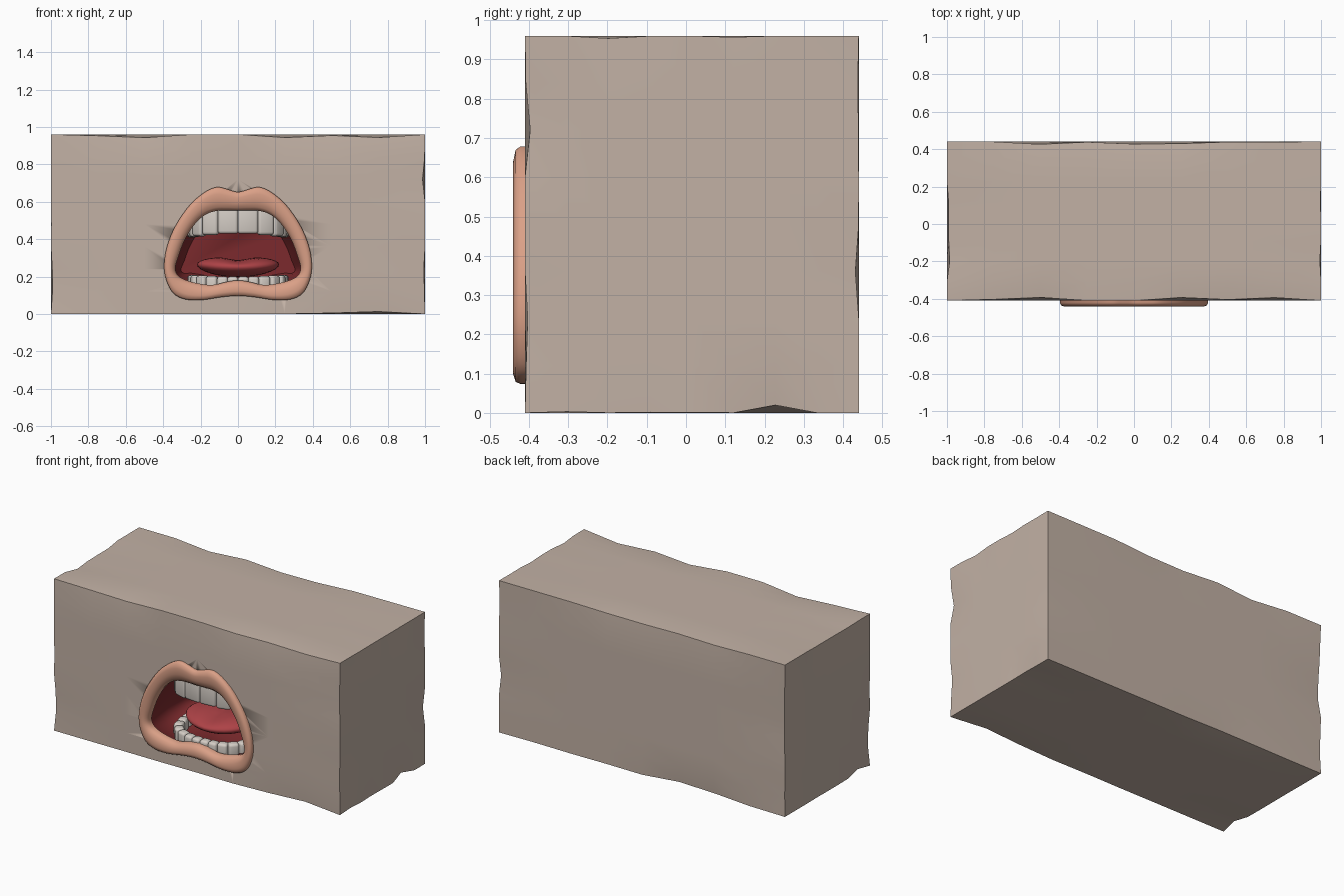
import bpy, bmesh, math, random
from mathutils import Vector, Matrix

random.seed(4)
if "Cube" in bpy.data.objects:
    bpy.data.objects.remove(bpy.data.objects["Cube"], do_unlink=True)


def material(name, rgb):
    m = bpy.data.materials.new(name)
    m.use_nodes = True
    m.diffuse_color = (*rgb, 1)
    m.node_tree.nodes["Principled BSDF"].inputs["Base Color"].default_value = (*rgb, 1)
    return m


STONE = material("warm grey stone", (0.54, 0.44, 0.375))
LIP = material("peach lip", (0.70, 0.35, 0.24))
LINING = material("dark red lining", (0.20, 0.023, 0.026))
TONGUE = material("red tongue", (0.42, 0.055, 0.062))
TOOTH = material("off white tooth", (0.66, 0.61, 0.56))


def make(name, bm, mats, angle=40):
    bmesh.ops.recalc_face_normals(bm, faces=bm.faces)
    mesh = bpy.data.meshes.new(name)
    bm.to_mesh(mesh)
    bm.free()
    obj = bpy.data.objects.new(name, mesh)
    bpy.context.collection.objects.link(obj)
    for m in mats:
        mesh.materials.append(m)
    bpy.ops.object.select_all(action="DESELECT")
    obj.select_set(True)
    bpy.context.view_layer.objects.active = obj
    bpy.ops.object.shade_smooth_by_angle(angle=math.radians(angle))
    return obj


def spline(p0, p1, p2, p3, t):
    return 0.5 * (2 * p1 + (p2 - p0) * t + (2 * p0 - 5 * p1 + 4 * p2 - p3) * t * t
                  + (3 * p1 - p0 - 3 * p2 + p3) * t ** 3)


def outline(half, steps=4):
    """Mirror a half outline and smooth it into a closed loop."""
    pts = [Vector(p) for p in half]
    pts += [Vector((-p.x, p.y)) for p in reversed(pts[1:-1])]
    n = len(pts)
    return [spline(pts[i - 1], pts[i], pts[(i + 1) % n], pts[(i + 2) % n], k / steps)
            for i in range(n) for k in range(steps)]


outer = outline([(0, .652), (.06, .668), (.115, .678), (.18, .65), (.26, .58),
                 (.335, .47), (.38, .36), (.395, .26), (.383, .18), (.345, .11),
                 (.28, .078), (.19, .075), (.09, .09), (0, .097)])
inner = outline([(0, .552), (.06, .553), (.12, .55), (.18, .527), (.235, .475),
                 (.285, .395), (.318, .31), (.335, .245), (.32, .205), (.28, .182),
                 (.22, .165), (.14, .155), (.06, .172), (0, .18)])


def loft(bm, rings):
    """Skin rings given as (blend from outer to inner outline, depth)."""
    loops = [[bm.verts.new((p.x, y, p.y)) for p in (a.lerp(b, t) for a, b in zip(outer, inner))]
             for t, y in rings]
    n = len(outer)
    for a, b in zip(loops, loops[1:]):
        for i in range(n):
            bm.faces.new((a[i], a[(i + 1) % n], b[(i + 1) % n], b[i]))
    return loops


# Stone block with a few worn spots along its edges
bm = bmesh.new()
bmesh.ops.create_cube(bm, size=1)
bmesh.ops.subdivide_edges(bm, edges=bm.edges, cuts=7, use_grid_fill=True)
for v in bm.verts:
    rim = [i for i in range(3) if abs(v.co[i]) > 0.499]
    wear = 0.02 * random.random() ** 4 if len(rim) == 2 else 0
    v.co = Vector((v.co.x * 2, v.co.y * 0.85 + 0.015, v.co.z * 0.96 + 0.48))
    for i in rim:
        v.co[i] -= math.copysign(wear, v.co[i] - (0, 0.015, 0.48)[i])
block = make("stone_block", bm, [STONE])

# Opening for the mouth
bm = bmesh.new()
for loop in loft(bm, [(0.3, -0.6), (0.3, 0.12)]):
    bm.faces.new(loop)
cutter = make("mouth_cutter", bm, [STONE])
cutter.hide_render = True
cut = block.modifiers.new("mouth opening", "BOOLEAN")
cut.operation, cut.solver, cut.object = "DIFFERENCE", "EXACT", cutter
bpy.context.view_layer.objects.active = block
bpy.ops.object.modifier_apply(modifier=cut.name)
bpy.data.objects.remove(cutter, do_unlink=True)

# Lips
bm = bmesh.new()
loft(bm, [(0, -.40), (0, -.422), (.07, -.434), (.3, -.44), (.6, -.437),
          (.85, -.428), (1, -.41), (1, -.385)])
make("lips", bm, [LIP], 60)

# Mouth lining behind the lips
bm = bmesh.new()
back = loft(bm, [(1, -.386), (.75, -.36), (.75, -.2), (1, -.05), (1.5, .05)])[-1]
bm.faces.new(back)
bmesh.ops.reverse_faces(bm, faces=bm.faces)
make("mouth_lining", bm, [LINING], 60)

# Tongue with a centre groove
bm = bmesh.new()
bmesh.ops.create_uvsphere(bm, u_segments=32, v_segments=16, radius=1)
for v in bm.verts:
    x, y, z = v.co
    groove = 0.02 * math.exp(-(x / 0.3) ** 2) * max(z, 0)
    v.co = (x * 0.22, y * 0.18 - 0.16, z * 0.055 + 0.252 - groove + 0.012 * x * x)
make("tongue", bm, [TONGUE], 60)

# Teeth set along a horseshoe arch
ARCH = [Vector(p) for p in ((0, -.365), (.09, -.358), (.17, -.335), (.22, -.28),
                            (.24, -.2), (.245, -.1))]


def along_arch(distance):
    for a, b in zip(ARCH, ARCH[1:]):
        length = (b - a).length
        if distance <= length:
            break
        distance -= length
    d = (b - a).normalized()
    return a + d * distance, math.atan2(d.y, d.x)


def teeth(name, widths, bottom, top, thick, droop):
    bm = bmesh.new()
    start = 0
    for w in widths:
        pos, turn = along_arch(start + w / 2)
        start += w
        drop = droop * (pos.x / 0.24) ** 2
        for side in (1, -1):
            tooth = bmesh.new()
            bmesh.ops.create_cube(tooth, size=1)
            bmesh.ops.scale(tooth, verts=tooth.verts, vec=(w * 1.03, thick, top - bottom))
            bmesh.ops.bevel(tooth, geom=tooth.edges, offset=min(w, thick) * 0.28,
                            segments=3, profile=0.5, affect="EDGES")
            place = (Matrix.Translation((side * pos.x, pos.y, (top + bottom) / 2 + drop))
                     @ Matrix.Rotation(side * turn, 4, "Z"))
            bmesh.ops.transform(tooth, matrix=place, verts=tooth.verts)
            part = bpy.data.meshes.new("tooth")
            tooth.to_mesh(part)
            tooth.free()
            bm.from_mesh(part)
            bpy.data.meshes.remove(part)
    make(name, bm, [TOOTH], 60)


teeth("upper_teeth", [.105, .085, .07, .06, .06, .05], .43, .575, .055, -.02)
teeth("lower_teeth", [.055, .055, .06, .06, .06, .06, .06], .11, .2, .055, .008)
